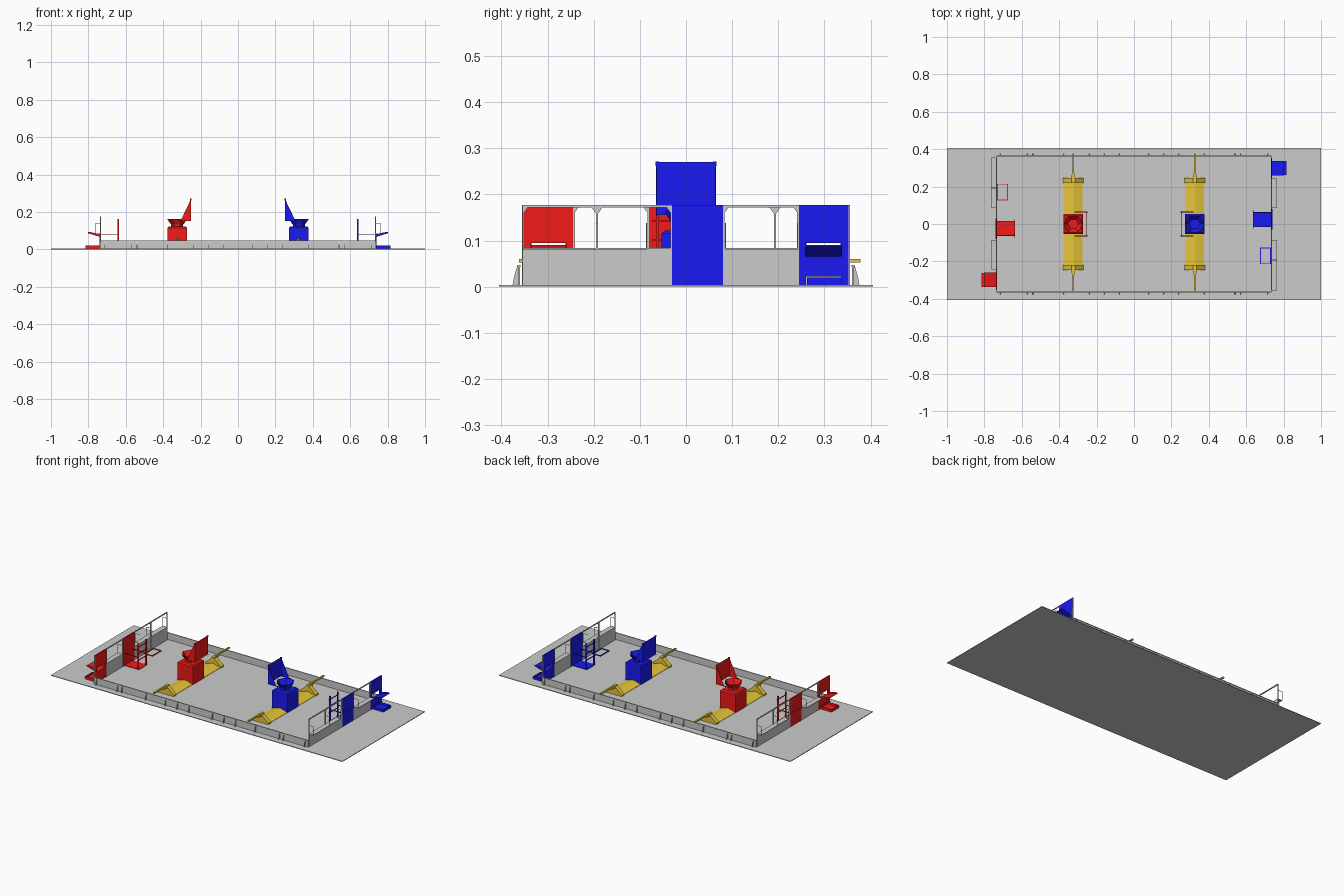
import bpy, bmesh, math
from mathutils import Vector

if "Cube" in bpy.data.objects:
    bpy.data.objects.remove(bpy.data.objects["Cube"])


def material(name, color):
    m = bpy.data.materials.new(name)
    m.diffuse_color = (*color, 1)
    m.use_nodes = True
    m.node_tree.nodes["Principled BSDF"].inputs["Base Color"].default_value = m.diffuse_color
    return m


RED = material("red", (0.9, 0.01, 0.01))
BLUE = material("blue", (0.01, 0.01, 0.9))
GOLD = material("gold", (0.8, 0.56, 0.04))


def finish(name, bm, mat=None, s=1):
    # s = -1 turns the part half a revolution about z
    for v in bm.verts:
        v.co.x *= s
        v.co.y *= s
    bmesh.ops.recalc_face_normals(bm, faces=bm.faces)
    me = bpy.data.meshes.new(name)
    bm.to_mesh(me)
    bm.free()
    ob = bpy.data.objects.new(name, me)
    bpy.context.collection.objects.link(ob)
    if mat:
        me.materials.append(mat)
    return ob


def loft(bm, a, b):
    # closed solid between two equal-length loops
    va, vb = [bm.verts.new(p) for p in a], [bm.verts.new(p) for p in b]
    n = len(va)
    bm.faces.new(va)
    bm.faces.new(vb[::-1])
    for i in range(n):
        bm.faces.new((va[i], va[(i + 1) % n], vb[(i + 1) % n], vb[i]))


def rect(x0, x1, y0, y1, z):
    return [(x0, y0, z), (x1, y0, z), (x1, y1, z), (x0, y1, z)]


def boxes(name, items, mat=None, s=1):
    bm = bmesh.new()
    for x0, x1, y0, y1, z0, z1 in items:
        loft(bm, rect(x0, x1, y0, y1, z0), rect(x0, x1, y0, y1, z1))
    return finish(name, bm, mat, s)


def prism(name, profile, spans, mat=None, s=1):
    # xz profile pushed along y over each span
    bm = bmesh.new()
    for y0, y1 in spans:
        loft(bm, [(x, y0, z) for x, z in profile], [(x, y1, z) for x, z in profile])
    return finish(name, bm, mat, s)


def frame(x0, x1, y0, y1, z0, z1, t):
    return [(x0, x1, y0, y0 + t, z0, z1), (x0, x1, y1 - t, y1, z0, z1),
            (x0, x0 + t, y0, y1, z0, z1), (x1 - t, x1, y0, y1, z0, z1)]


F = 0.004   # carpet top
W = 0.735   # end wall position
HX = 0.325  # hub position

boxes("carpet", [(-1, 1, -0.405, 0.405, 0, F)])

# long guardrails with slanted outer braces
for s, side in ((1, "back"), (-1, "front")):
    boxes(side + "_guardrail", [(-W, W, 0.360, 0.363, F, 0.045),
                                (-W, W, 0.359, 0.365, 0.043, 0.047)], None, s)
    bm = bmesh.new()
    for x in (0.08, 0.16, 0.24, 0.375, 0.54, 0.57, 0.715):
        for c in (x, -x):
            prof = [(0.363, F), (0.376, F), (0.373, 0.02), (0.366, 0.045), (0.363, 0.045)]
            loft(bm, [(c - 0.0015, y, z) for y, z in prof], [(c + 0.0015, y, z) for y, z in prof])
    finish(side + "_guardrail_braces", bm, None, s)

for s, mat, team in ((1, BLUE, "blue"), (-1, RED, "red")):
    # end wall: low panels, posts and top rail
    bays = [(-0.355, -0.193), (-0.193, -0.03), (0.08, 0.245)]
    boxes(team + "_wall_panels", [(W - 0.002, W + 0.002, a, b, F, 0.084) for a, b in bays], None, s)
    boxes(team + "_wall_top_rail", [(W - 0.003, W + 0.003, a, b, 0.172, 0.177) for a, b in bays], None, s)
    posts = [-0.353, -0.193, -0.032, 0.082, 0.243, 0.354]
    boxes(team + "_wall_posts", [(W - 0.003, W + 0.003, y - 0.002, y + 0.002, F, 0.177) for y in posts], None, s)
    bm = bmesh.new()
    for a, b in bays:
        for y, d in ((a + 0.002, 0.01), (b - 0.002, -0.01)):
            tri = [(y, 0.172), (y + d, 0.172), (y, 0.158)]
            loft(bm, [(W - 0.001, p, z) for p, z in tri], [(W + 0.001, p, z) for p, z in tri])
    finish(team + "_wall_corner_gussets", bm, None, s)

    # operator shelves with side hoops
    shelves = [(-0.355, -0.193), (-0.193, -0.085), (0.085, 0.243)]
    boxes(team + "_shelves", [(W, W + 0.03, a, b, 0.081, 0.084) for a, b in shelves], None, s)
    boxes(team + "_shelf_hoops", [i for a, b in shelves for y in (a, b - 0.002) for i in (
        (W + 0.028, W + 0.03, y, y + 0.002, 0.084, 0.138),
        (W, W + 0.03, y, y + 0.002, 0.136, 0.138))], None, s)

    # climbing tower: wall panel, base, uprights and rungs
    boxes(team + "_tower_wall", [(W - 0.003, W + 0.003, -0.03, 0.08, F, 0.177)]
          + [(W + 0.003, W + 0.005, a, b, c, d) for a, b, c, d in (
              (-0.016, -0.013, F, 0.082), (0.063, 0.066, F, 0.082), (-0.03, 0.08, 0.081, 0.085))], mat, s)
    boxes(team + "_tower_base", [(0.635, W, -0.015, 0.065, F, 0.007)], mat, s)
    boxes(team + "_tower_uprights", [(0.636, 0.644, y - 0.002, y + 0.002, F, 0.163)
                                     for y in (-0.012, 0.062)], mat, s)
    boxes(team + "_tower_rungs", [(0.638, 0.642, -0.024, 0.074, z - 0.002, z + 0.002)
                                  for z in (0.061, 0.102, 0.142)], mat, s)
    boxes(team + "_tower_braces", [(0.642, W, y - 0.002, y + 0.002, 0.077, 0.081)
                                   for y in (-0.012, 0.062)], mat, s)

    # feeding station: wall with slot, chute and floor tray
    boxes(team + "_outpost_wall", [(W - 0.003, W + 0.003, a, b, c, d) for a, b, c, d in (
        (0.245, 0.355, 0.095, 0.177), (0.245, 0.26, F, 0.095), (0.336, 0.355, F, 0.095),
        (0.26, 0.336, 0.022, 0.065))], mat, s)
    prism(team + "_outpost_chute", [(W - 0.003, 0.065), (W - 0.003, 0.068), (0.803, 0.09), (0.803, 0.087)],
          [(0.26, 0.336)], mat, s)
    prism(team + "_outpost_chute_sides", [(W, 0.066), (W, 0.082), (0.803, 0.095), (0.803, 0.087)],
          [(0.258, 0.261), (0.335, 0.338)], mat, s)
    boxes(team + "_outpost_tray", [(W, 0.815, 0.262, 0.337, F, 0.008)]
          + frame(W, 0.815, 0.262, 0.337, F, 0.02, 0.003), mat, s)

    # floor depot frame
    boxes(team + "_depot", frame(0.675, W - 0.003, -0.215, -0.126, F, 0.008, 0.005), mat, s)

    # hub body with bevelled shoulders
    bm = bmesh.new()
    loft(bm, rect(HX - .053, HX + .053, -.053, .053, F), rect(HX - .053, HX + .053, -.053, .053, 0.115))
    loft(bm, rect(HX - .053, HX + .053, -.053, .053, 0.115), rect(HX - .045, HX + .045, -.045, .045, 0.122))
    finish(team + "_hub_body", bm, mat, s)

    # open six-sided funnel on a short neck
    bm = bmesh.new()
    rings = []
    for r, z in ((0.032, 0.12), (0.032, 0.132), (0.054, 0.163), (0.051, 0.163), (0.029, 0.134)):
        rings.append([bm.verts.new((HX + r * math.cos(k * math.pi / 3), r * math.sin(k * math.pi / 3), z))
                      for k in range(6)])
    for a, b in zip(rings, rings[1:]):
        for i in range(6):
            j = (i + 1) % 6
            bm.faces.new((a[i], a[j], b[j], b[i]))
    bm.faces.new(rings[0])
    bm.faces.new(rings[-1])
    finish(team + "_hub_funnel", bm, mat, s)

    # net backboard with triangular cheeks and corner clips
    boxes(team + "_hub_backboard", [(0.25, 0.253, -0.065, 0.065, 0.155, 0.27)]
          + [(0.248, 0.256, y - 0.004, y + 0.004, 0.262, 0.271) for y in (-0.062, 0.062)], mat, s)
    prism(team + "_hub_backboard_cheeks", [(0.251, 0.27), (0.251, 0.155), (0.306, 0.155)],
          [(-0.065, -0.063), (0.063, 0.065)], mat, s)
    boxes(team + "_hub_backboard_arms", [(0.25, 0.318, y - 0.0015, y + 0.0015, 0.153, 0.157)
                                         for y in (-0.064, 0.064)], mat, s)

    # ramps either side of the hub, up to the trench stands
    cx = s * HX
    prism(team + "_side_bumps", [(cx - .05, F), (cx + .05, F), (cx + .05, .006), (cx + .005, .019),
                                 (cx - .005, .019), (cx - .05, .006)],
          [(-0.22, -0.053), (0.053, 0.22)], GOLD)
    prism(team + "_trench_stands", [(cx - .055, F), (cx + .055, F), (cx + .055, .012), (cx + .009, .052),
                                    (cx + .009, .058), (cx - .009, .058), (cx - .009, .052), (cx - .055, .012)],
          [(-0.245, -0.218), (0.218, 0.245)], GOLD)
    # overhead trench arms with tapered roots
    boxes(team + "_trench_arms", [(cx - .005, cx + .005, 0.24, 0.378, 0.052, 0.06),
                                  (cx - .005, cx + .005, -0.362, -0.24, 0.052, 0.06)], GOLD)
    bm = bmesh.new()
    for d in (1, -1):
        root = [(cx - .012, d * .245), (cx + .012, d * .245), (cx + .003, d * .285), (cx - .003, d * .285)]
        loft(bm, [(x, y, 0.046) for x, y in root], [(x, y, 0.058) for x, y in root])
    finish(team + "_trench_arm_roots", bm, GOLD)
